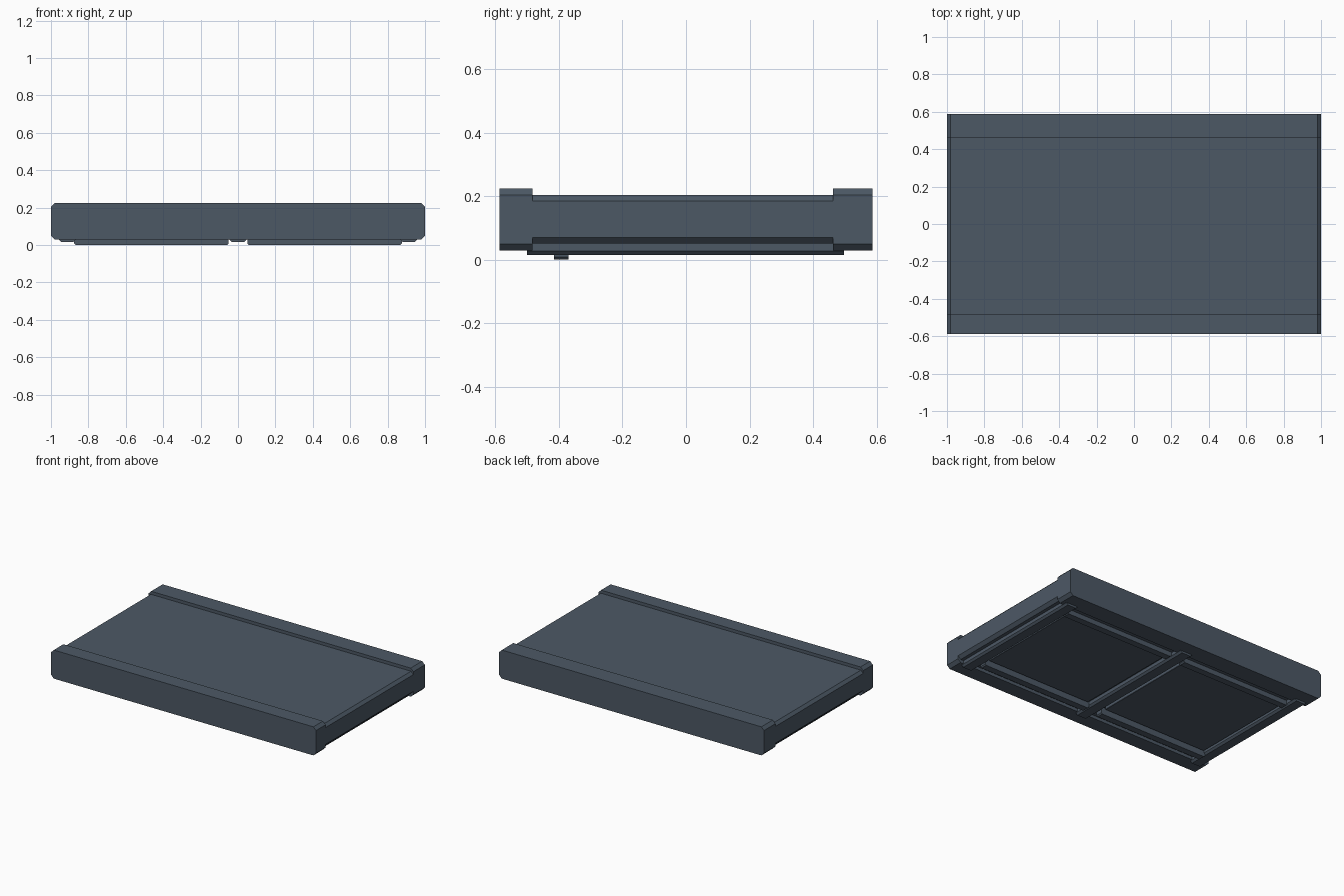
import bpy, bmesh

if "Cube" in bpy.data.objects:
    bpy.data.objects.remove(bpy.data.objects["Cube"])

slate = bpy.data.materials.new("slate_grey")
slate.diffuse_color = (0.073, 0.099, 0.131, 1)
slate.use_nodes = True
slate.node_tree.nodes["Principled BSDF"].inputs["Base Color"].default_value = slate.diffuse_color


def extrude(name, profile, axis, a, b):
    """Extrude a closed 2D profile along x (profile is y,z) or y (profile is x,z)."""
    bm = bmesh.new()

    def point(p, t):
        return (t, p[0], p[1]) if axis == "x" else (p[0], t, p[1])

    ends = [[bm.verts.new(point(p, t)) for p in profile] for t in (a, b)]
    n = len(profile)
    for ring in ends:
        bm.faces.new(ring)
    for i in range(n):
        j = (i + 1) % n
        bm.faces.new((ends[0][i], ends[0][j], ends[1][j], ends[1][i]))
    bmesh.ops.recalc_face_normals(bm, faces=bm.faces)
    mesh = bpy.data.meshes.new(name)
    bm.to_mesh(mesh)
    bm.free()
    mesh.materials.append(slate)
    obj = bpy.data.objects.new(name, mesh)
    bpy.context.collection.objects.link(obj)
    return obj


def chamfered(x0, x1, z0, z1, low, high=0.0):
    """Section in x,z with bevelled lower and (optionally) upper corners."""
    pts = [(x0, z0 + low), (x0 + low, z0), (x1 - low, z0), (x1, z0 + low)]
    if high:
        pts += [(x1, z1 - high), (x1 - high, z1), (x0 + high, z1), (x0, z1 - high)]
    else:
        pts += [(x1, z1), (x0, z1)]
    return pts


# Main slab with its sunken deck
extrude("deck", chamfered(-1, 1, 0.05, 0.203, 0.02, 0.018), "y", -0.483, 0.463)

# Taller rails along the front and back
rail = chamfered(-1, 1, 0.029, 0.224, 0.02, 0.02)
extrude("front_rail", rail, "y", -0.587, -0.483)
extrude("back_rail", rail, "y", 0.463, 0.587)

# Strips across the underside
for name, x0, x1 in (("left_strip", -0.957, -0.87),
                     ("middle_strip", -0.045, 0.045),
                     ("right_strip", 0.87, 0.957)):
    extrude(name, chamfered(x0, x1, 0.015, 0.06, 0.012), "y", -0.5, 0.498)

# Under each half: a shallow panel and long bars, the front bar being the deepest
for side, x0, x1 in (("left", -0.877, -0.05), ("right", 0.05, 0.877)):
    extrude(side + "_front_bar", chamfered(x0, x1, 0.0, 0.06, 0.008), "y", -0.415, -0.37)
    extrude(side + "_back_bar", chamfered(x0, x1, 0.017, 0.06, 0.008), "y", 0.37, 0.415)
    extrude(side + "_panel", chamfered(x0 + 0.02, x1 - 0.02, 0.03, 0.06, 0.002), "y", -0.355, 0.355)
